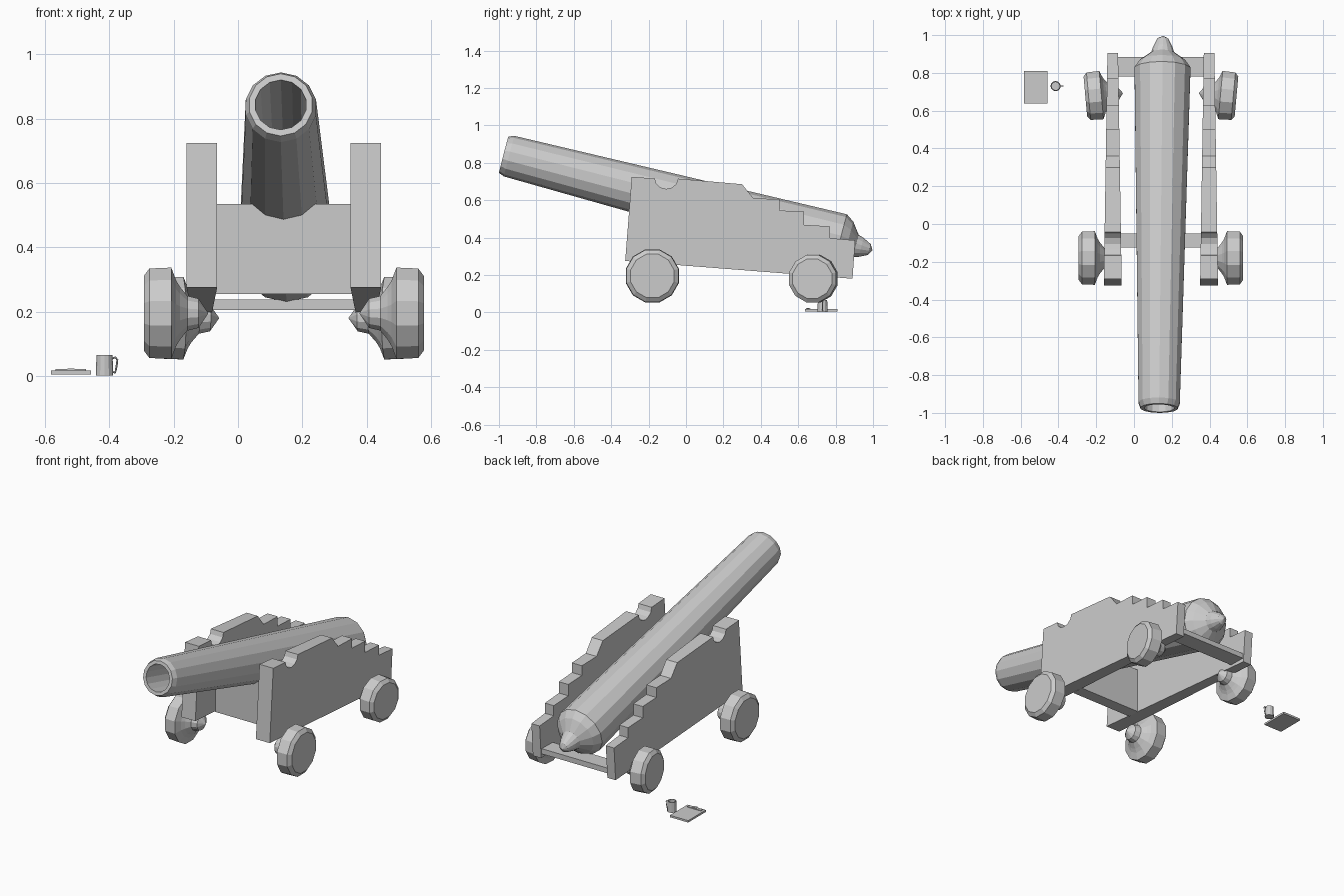
import bpy, bmesh, math
from mathutils import Vector, Matrix

if "Cube" in bpy.data.objects:
    bpy.data.objects.remove(bpy.data.objects["Cube"])

MID = 0.1425  # x of the carriage centre line


def finish(bm, name):
    bmesh.ops.remove_doubles(bm, verts=bm.verts, dist=1e-5)
    bmesh.ops.recalc_face_normals(bm, faces=bm.faces)
    me = bpy.data.meshes.new(name)
    bm.to_mesh(me)
    bm.free()
    ob = bpy.data.objects.new(name, me)
    bpy.context.collection.objects.link(ob)
    return ob


def lathe(name, profile, n, origin, direction, phase=0.0):
    """Revolve (distance, radius) points about an axis."""
    rot = Vector(direction).to_track_quat('Z', 'Y').to_matrix().to_4x4()
    mat = Matrix.Translation(origin) @ rot
    bm = bmesh.new()
    rings = []
    for t, r in profile:
        if r == 0:
            rings.append([bm.verts.new(mat @ Vector((0, 0, t)))] * n)
            continue
        rings.append([bm.verts.new(mat @ Vector((
            r * math.cos(2 * math.pi * (i + phase) / n),
            r * math.sin(2 * math.pi * (i + phase) / n), t))) for i in range(n)])
    for a, b in zip(rings, rings[1:]):
        for i in range(n):
            j = (i + 1) % n
            bm.faces.new(list(dict.fromkeys((a[i], a[j], b[j], b[i]))))
    return finish(bm, name)


def box(name, x, y, z):
    bm = bmesh.new()
    bmesh.ops.create_cube(bm, size=1)
    for v in bm.verts:
        v.co = [a + (b - a) * (c + 0.5) for (a, b), c in zip((x, y, z), v.co)]
    return finish(bm, name)


# Barrel with open bore, domed breech and end knob
lathe("barrel",
      [(0.6, 0), (0.6, 0.075), (0, 0.08), (0, 0.1), (0.03, 0.112), (1.857, 0.152),
       (1.9, 0.122), (1.945, 0.062), (1.975, 0.052), (2.02, 0.03), (2.037, 0)],
      14, (0.133, -0.975, 0.843), (0.018, 1.798, -0.466), 0.5)

# Stepped cheeks, thinner towards the back
notch = [(-0.105 - 0.062 * math.cos(a), 0.715 - 0.055 * math.sin(a))
         for a in (math.pi * k / 6 for k in range(7))]
outline = [(-0.325, 0.275), (-0.29, 0.725)] + notch + [
    (0.3, 0.685), (0.36, 0.61), (0.5, 0.605), (0.5, 0.545), (0.63, 0.538),
    (0.63, 0.468), (0.77, 0.46), (0.77, 0.397), (0.905, 0.385), (0.89, 0.18)]
for side, label in ((-1, "left"), (1, "right")):
    bm = bmesh.new()
    loops = []
    for s in (-1, 1):
        loops.append([bm.verts.new((
            MID + side * 0.255 + s * (0.0475 - 0.0195 * (y + 0.32) / 1.23), y, z))
            for y, z in outline])
        bm.faces.new(loops[-1])
    n = len(outline)
    for i in range(n):
        j = (i + 1) % n
        bm.faces.new((loops[0][i], loops[0][j], loops[1][j], loops[1][i]))
    finish(bm, label + "_cheek")

    # Wheels with tapering hubs; the rear pair is toed slightly
    for part, y, z, r, outer, toe in (("front", -0.18, 0.195, 0.147, 0.435, 0.0),
                                      ("rear", 0.675, 0.18, 0.133, 0.4, 0.09)):
        lathe(f"{part}_{label}_wheel",
              [(0, 0), (0, 0.82 * r), (0.017, 0.98 * r), (0.085, r), (0.1, 0.72 * r),
               (0.112, 0.58 * r), (0.135, 0.38 * r), (0.17, 0.32 * r), (0.2, 0)],
              12, (MID + side * outer, y, z),
              (-side * math.cos(toe), math.sin(toe), 0), 0.5)

# Cross pieces
box("front_transom", (-0.07, 0.355), (-0.125, -0.05), (0.255, 0.535))
box("rear_crossbar", (-0.1, 0.385), (0.78, 0.885), (0.205, 0.237))

# Mug with a loop handle
lathe("mug", [(0, 0), (0, 0.027), (0.063, 0.025), (0.063, 0.021), (0.008, 0.021), (0.008, 0)],
      12, (-0.415, 0.73, 0.002), (0, 0, 1))
cu = bpy.data.curves.new("mug_handle", 'CURVE')
cu.dimensions = '3D'
cu.bevel_depth = 0.003
cu.bevel_resolution = 0
sp = cu.splines.new('POLY')
path = [(-0.392, 0.054), (-0.381, 0.058), (-0.375, 0.05), (-0.377, 0.034),
        (-0.38, 0.018), (-0.382, 0.01), (-0.391, 0.013)]
sp.points.add(len(path) - 1)
for p, (x, z) in zip(sp.points, path):
    p.co = (x, 0.73, z, 1)
bpy.context.collection.objects.link(bpy.data.objects.new("mug_handle", cu))

# Clipboard
box("clipboard", (-0.582, -0.457), (0.637, 0.81), (0.005, 0.017))
box("clipboard_clip", (-0.567, -0.472), (0.645, 0.665), (0.017, 0.021))
box("clip_tab", (-0.53, -0.508), (0.642, 0.66), (0.021, 0.024))
